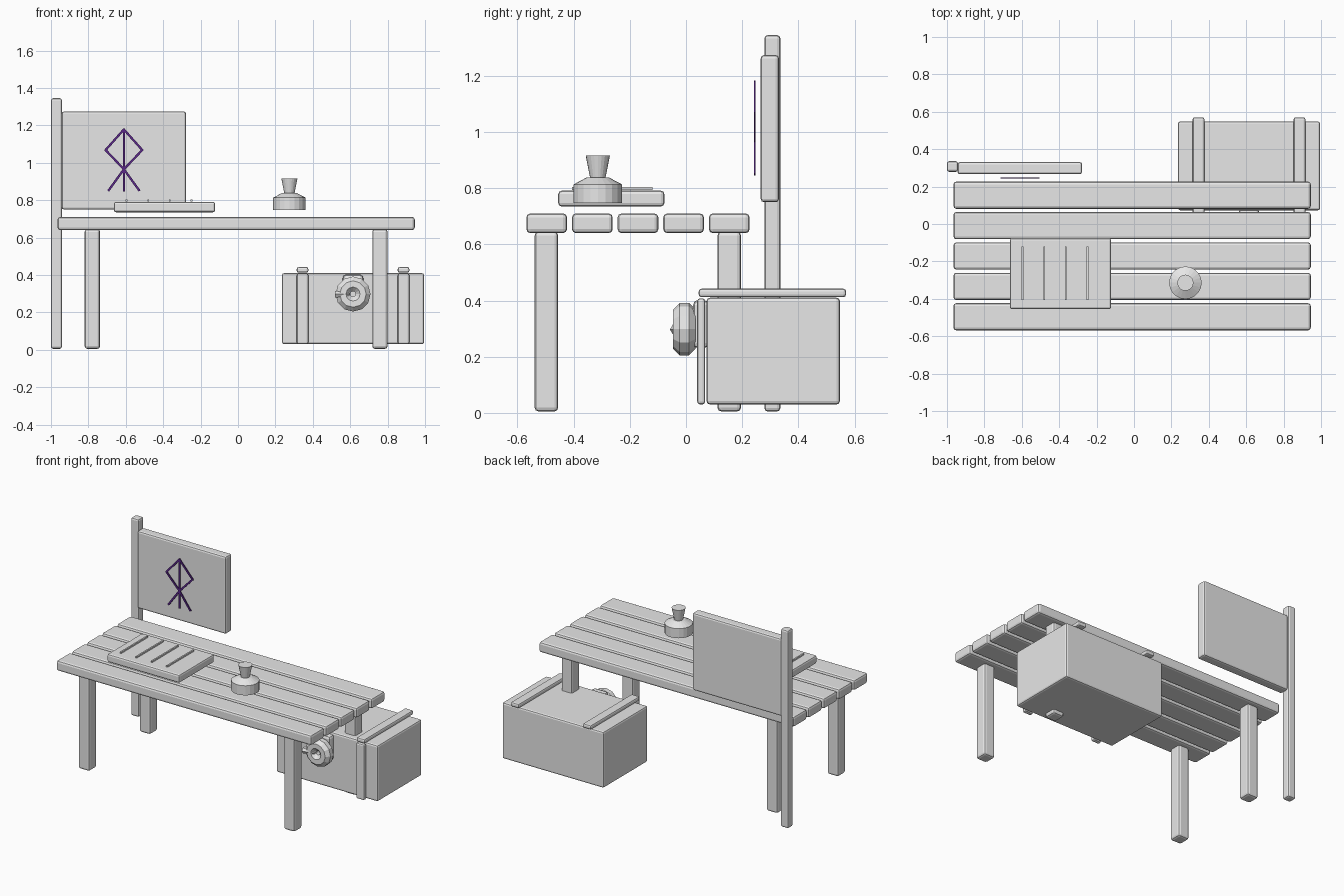
import bpy, bmesh, math
from mathutils import Matrix, Vector

if "Cube" in bpy.data.objects:
    bpy.data.objects.remove(bpy.data.objects["Cube"])


def material(name, rgb):
    m = bpy.data.materials.new(name)
    m.diffuse_color = (*rgb, 1)
    m.use_nodes = True
    m.node_tree.nodes["Principled BSDF"].inputs["Base Color"].default_value = m.diffuse_color
    return m


GREY = material("plain grey", (0.8, 0.8, 0.8))
PURPLE = material("dark purple", (0.1, 0.02, 0.25))


def finish(name, bm, mat=GREY):
    bmesh.ops.recalc_face_normals(bm, faces=bm.faces)
    me = bpy.data.meshes.new(name)
    bm.to_mesh(me)
    bm.free()
    me.materials.append(mat)
    ob = bpy.data.objects.new(name, me)
    bpy.context.collection.objects.link(ob)
    return ob


def box(name, x, y, z, bevel=0.012):
    """Rounded box given by its (min, max) on each axis."""
    bm = bmesh.new()
    bmesh.ops.create_cube(bm, size=1)
    size = [b - a for a, b in (x, y, z)]
    mid = [(a + b) / 2 for a, b in (x, y, z)]
    bmesh.ops.scale(bm, vec=size, verts=bm.verts)
    bmesh.ops.translate(bm, vec=mid, verts=bm.verts)
    ob = finish(name, bm)
    if bevel:
        mod = ob.modifiers.new("rounded edges", 'BEVEL')
        mod.width = bevel
        mod.segments = 2
    return ob


def lathe(name, profile, centre, steps, axis='Z', closed=False):
    """Spin a (radius, height) profile about an axis."""
    bm = bmesh.new()
    rings = []
    for i in range(steps):
        a = 2 * math.pi * i / steps
        rings.append([bm.verts.new((r * math.cos(a), r * math.sin(a), h)) for r, h in profile])
    n = len(profile)
    for i in range(steps):
        p, q = rings[i], rings[(i + 1) % steps]
        for j in range(n if closed else n - 1):
            k = (j + 1) % n
            bm.faces.new((p[j], q[j], q[k], p[k]))
    if not closed:
        bm.faces.new([r[0] for r in rings])
        bm.faces.new([r[-1] for r in rings])
    if axis == 'Y':
        bmesh.ops.rotate(bm, matrix=Matrix.Rotation(math.pi / 2, 3, 'X'), verts=bm.verts)
    bmesh.ops.translate(bm, vec=centre, verts=bm.verts)
    return finish(name, bm)


def stroke(name, a, b, y, width=0.012):
    """Thin painted bar between two (x, z) points."""
    d = Vector((b[0] - a[0], 0, b[1] - a[1]))
    bm = bmesh.new()
    bmesh.ops.create_cube(bm, size=1)
    bmesh.ops.scale(bm, vec=(d.length + width * 0.5, 0.006, width), verts=bm.verts)
    bmesh.ops.rotate(bm, matrix=Matrix.Rotation(-math.atan2(d.z, d.x), 3, 'Y'), verts=bm.verts)
    bmesh.ops.translate(bm, vec=((a[0] + b[0]) / 2, y, (a[1] + b[1]) / 2), verts=bm.verts)
    return finish(name, bm, PURPLE)


# Table top of five planks
for i in range(5):
    y = -0.496 + 0.1625 * i
    box(f"plank_{i + 1}", (-0.965, 0.945), (y - 0.0725, y + 0.0725), (0.64, 0.71), 0.014)

# Table legs
for x in (-0.779, 0.759):
    for y in (-0.497, 0.154):
        box("table_leg", (x - 0.041, x + 0.041), (y - 0.042, y + 0.042), (0.005, 0.645), 0.014)

# Sign post and board
box("sign_post", (-1.0, -0.941), (0.279, 0.336), (0.005, 1.345))
box("sign_board", (-0.943, -0.278), (0.266, 0.331), (0.75, 1.274))

# Line ornament in front of the board
top, left, right, cross = (-0.61, 1.178), (-0.708, 1.068), (-0.512, 1.068), (-0.61, 0.965)
for a, b in ((top, left), (top, right), (left, cross), (right, cross),
             (cross, (-0.692, 0.852)), (cross, (-0.528, 0.852)), (top, (-0.61, 0.85))):
    stroke("sign_ornament", a, b, 0.245)

# Slab with four raised ridges
box("slab", (-0.664, -0.122), (-0.455, -0.077), (0.735, 0.791))
for x in (-0.596, -0.48, -0.365, -0.249):
    box("slab_ridge", (x - 0.005, x + 0.005), (-0.405, -0.12), (0.794, 0.804), 0)

# Squat bottle with flared stopper
bottle = (0.275, -0.314, 0)
lathe("bottle_body", [(0.087, 0.748), (0.087, 0.813), (0.04, 0.838)], bottle, 20)
lathe("bottle_stopper", [(0.026, 0.83), (0.043, 0.916)], bottle, 20)

# Chest with straps
box("chest", (0.235, 0.995), (0.073, 0.548), (0.03, 0.41))
for x in (0.345, 0.885):
    box("strap_front", (x - 0.031, x + 0.031), (0.04, 0.068), (0.03, 0.408), 0.01)
    box("strap_top", (x - 0.031, x + 0.031), (0.045, 0.57), (0.412, 0.442), 0.01)

# Round lock: faceted ring, back plate and small spike
ring = [(0.054 + 0.043 * math.cos(math.pi * (k + 0.5) / 4),
         0.043 * math.sin(math.pi * (k + 0.5) / 4)) for k in range(8)]
lathe("lock_ring", ring, (0.615, -0.006, 0.298), 12, 'Y', closed=True)
box("lock_plate", (0.56, 0.67), (0.025, 0.08), (0.23, 0.402), 0.018)
bm = bmesh.new()
bmesh.ops.create_cone(bm, cap_ends=True, segments=6, radius1=0.022, radius2=0.004, depth=0.085,
                      matrix=Matrix.Translation((0.56, -0.035, 0.297)) @ Matrix.Rotation(math.pi / 2, 4, 'Y'))
finish("lock_spike", bm)
